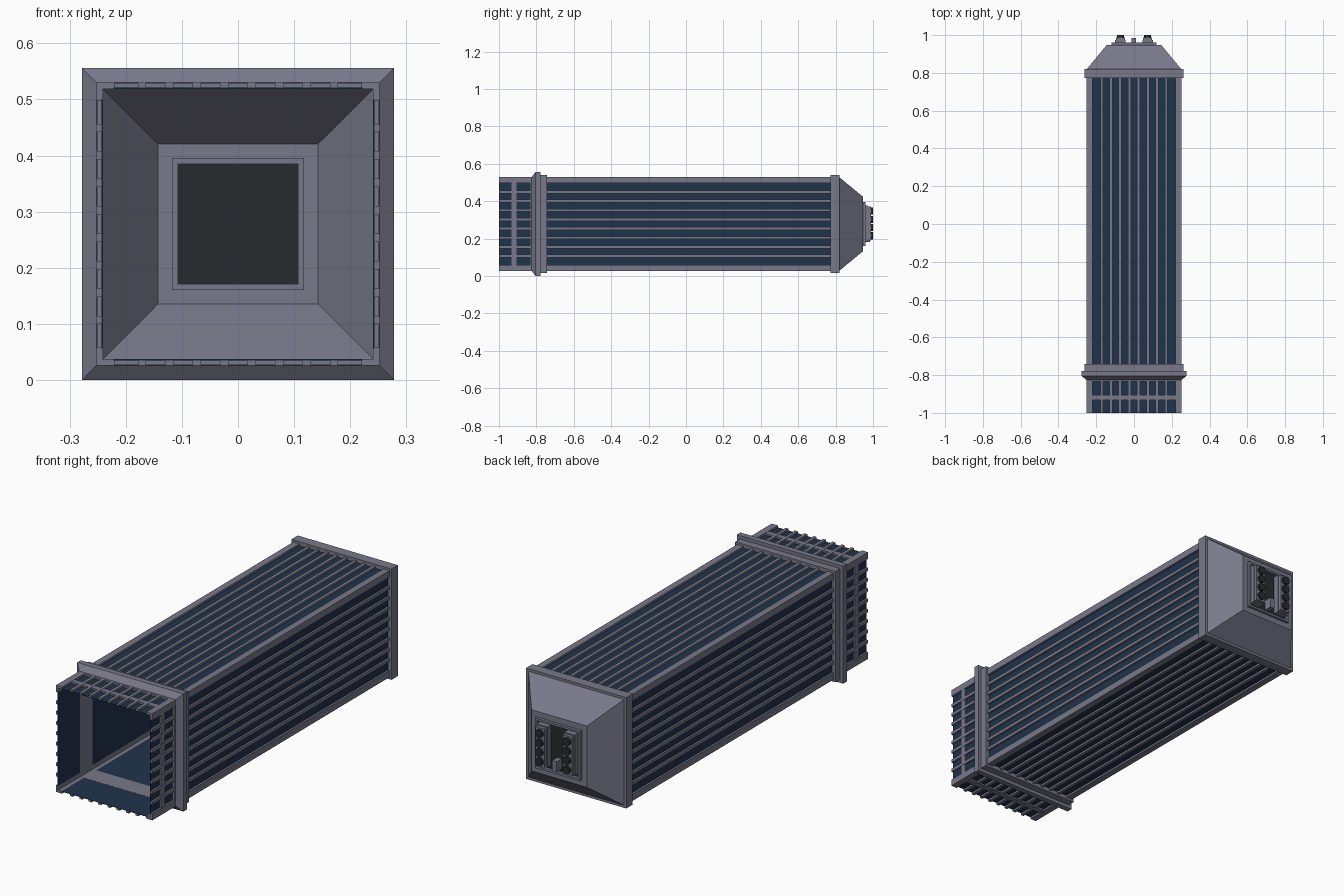
import bpy, bmesh, math
from mathutils import Matrix, Vector

if "Cube" in bpy.data.objects:
    bpy.data.objects.remove(bpy.data.objects["Cube"])

CZ = 0.278          # height of the tube axis
OUT, INN = 0.252, 0.241   # outer and inner half widths of the tube


def material(name, rgb):
    m = bpy.data.materials.new(name)
    m.diffuse_color = (*rgb, 1)
    m.use_nodes = True
    m.node_tree.nodes["Principled BSDF"].inputs["Base Color"].default_value = m.diffuse_color
    return m


GREY = material("grey_metal", (0.19, 0.19, 0.255))
BLUE = material("blue_panel", (0.014, 0.033, 0.07))
BLACK = material("black_rubber", (0.022, 0.023, 0.026))


def finish(name, bm, mat):
    bmesh.ops.recalc_face_normals(bm, faces=bm.faces)
    me = bpy.data.meshes.new(name)
    bm.to_mesh(me)
    bm.free()
    me.materials.append(mat)
    ob = bpy.data.objects.new(name, me)
    ob.location.z = CZ
    bpy.context.collection.objects.link(ob)
    return ob


def add_box(bm, x0, x1, y0, y1, z0, z1, turn=0):
    # box given by its limits, turned about the tube axis in quarter turns
    c = Vector(((x0 + x1) / 2, (y0 + y1) / 2, (z0 + z1) / 2))
    size = Matrix.Diagonal((x1 - x0, y1 - y0, z1 - z0, 1))
    rot = Matrix.Rotation(turn * math.pi / 2, 4, 'Y')
    bmesh.ops.create_cube(bm, size=1, matrix=rot @ Matrix.Translation(c) @ size)


def square_sweep(name, profile, mat):
    # closed (half width, y) profile carried around a square
    bm = bmesh.new()
    corners = ((-1, -1), (1, -1), (1, 1), (-1, 1))
    rings = [[bm.verts.new((h * a, y, h * b)) for a, b in corners] for h, y in profile]
    for i, ring in enumerate(rings):
        nxt = rings[(i + 1) % len(rings)]
        for k in range(4):
            j = (k + 1) % 4
            bm.faces.new((ring[k], ring[j], nxt[j], nxt[k]))
    return finish(name, bm, mat)


# Blue side panels, one per side
bm = bmesh.new()
for t in range(4):
    add_box(bm, -0.222, 0.222, -1, 0.79, INN, INN + 0.002, t)
finish("side_panels", bm, BLUE)

# L-shaped corner rails
bm = bmesh.new()
for t in range(4):
    add_box(bm, 0.22, OUT, -1, 0.79, INN, OUT, t)
    add_box(bm, -INN, -0.22, -1, 0.79, INN, OUT, t)
finish("corner_rails", bm, GREY)

# Lengthwise ribs
bm = bmesh.new()
N = 8
pitch = 0.44 / (N + 1)
for t in range(4):
    for i in range(N):
        x = -0.22 + pitch * (i + 1)
        add_box(bm, x - 0.0075, x + 0.0075, -1, 0.79, INN + 0.001, OUT, t)
finish("long_ribs", bm, GREY)

# Cross bars of the front section
bm = bmesh.new()
for t in range(4):
    add_box(bm, -0.222, 0.222, -0.932, -0.905, INN + 0.001, OUT - 0.001, t)
finish("front_cross_bars", bm, GREY)

# Stepped collar with chamfered front
square_sweep("collar", [(0.2405, -0.835), (OUT, -0.835), (OUT, -0.825),
                        (0.278, -0.804), (0.278, -0.777), (0.262, -0.777),
                        (0.262, -0.742), (0.2405, -0.742)], GREY)

# Rear flange and tapered end cap
square_sweep("rear_flange", [(0.2405, 0.772), (0.262, 0.772), (0.262, 0.82),
                             (0.2405, 0.82)], GREY)
square_sweep("tapered_end", [(0.241, 0.815), (0.25, 0.82), (0.145, 0.947),
                             (0.115, 0.947), (0.115, 0.941), (0.143, 0.941)], GREY)

# Connector frame and dark back plate
square_sweep("connector_frame", [(0.118, 0.938), (0.118, 0.96), (0.108, 0.96),
                                 (0.108, 0.938)], GREY)
bm = bmesh.new()
add_box(bm, -0.109, 0.109, 0.939, 0.945, -0.109, 0.109)
finish("connector_plate", bm, BLACK)

# Two connector blocks, each with four round sockets
for side, x in (("left", -0.072), ("right", 0.072)):
    bm = bmesh.new()
    add_box(bm, x - 0.028, x + 0.028, 0.943, 0.973, -0.094, 0.1)
    add_box(bm, x - 0.024, x + 0.024, 0.973, 0.988, -0.088, 0.094)
    finish(side + "_connector_block", bm, GREY)
    bm = bmesh.new()
    for i in range(4):
        m = Matrix.Translation((x, 0.99, 0.003 + (i - 1.5) * 0.044)) @ Matrix.Rotation(math.pi / 2, 4, 'X')
        bmesh.ops.create_cone(bm, cap_ends=True, segments=12, radius1=0.019,
                              radius2=0.019, depth=0.02, matrix=m)
    finish(side + "_sockets", bm, BLACK)

# Small latch between the blocks
bm = bmesh.new()
add_box(bm, -0.013, 0.011, 0.943, 0.984, -0.095, -0.045)
finish("centre_latch", bm, GREY)
